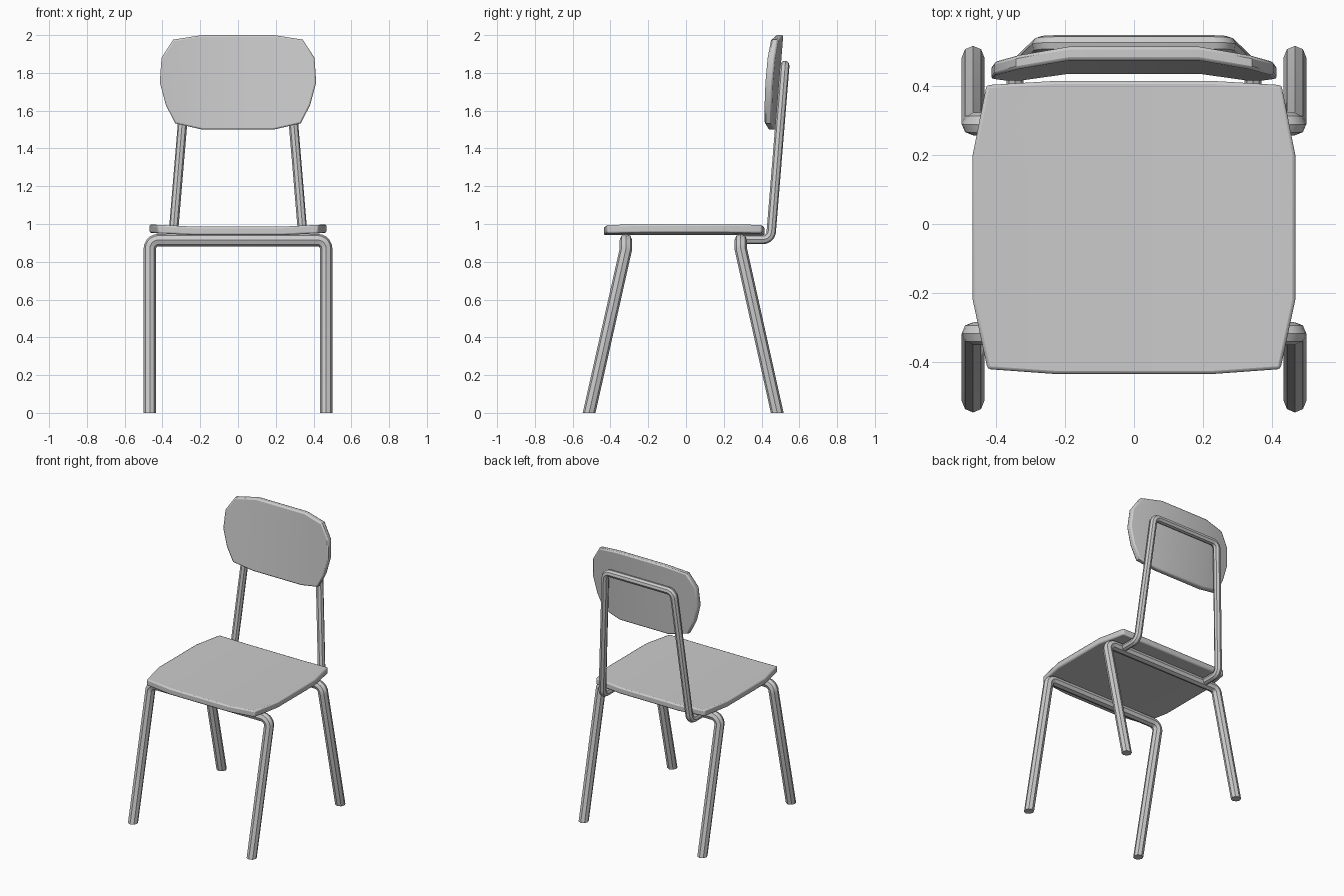
import bpy, bmesh
from math import sin, cos, pi, radians
from mathutils import Vector

cube = bpy.data.objects.get("Cube")
if cube:
    bpy.data.objects.remove(cube, do_unlink=True)


def select_only(obj):
    bpy.ops.object.select_all(action="DESELECT")
    obj.select_set(True)
    bpy.context.view_layer.objects.active = obj


def fillet(a, corner, b, radius, steps=5):
    """Points of a rounded bend between the directions to a and to b."""
    a, corner, b = Vector(a), Vector(corner), Vector(b)
    u, v = (a - corner).normalized(), (b - corner).normalized()
    angles = [pi / 2 * i / steps for i in range(steps + 1)]
    return [corner + radius * (u * (1 - sin(t)) + v * (1 - cos(t))) for t in angles]


def mirrored(points):
    """Continue a path on the other side of the x = 0 plane."""
    points = [Vector(p) for p in points]
    return points + [Vector((-p.x, p.y, p.z)) for p in reversed(points)]


def tube(name, points, radius):
    curve = bpy.data.curves.new(name, "CURVE")
    curve.dimensions = "3D"
    curve.bevel_depth = radius
    curve.bevel_resolution = 2
    curve.use_fill_caps = True
    spline = curve.splines.new("POLY")
    spline.points.add(len(points) - 1)
    for target, p in zip(spline.points, points):
        target.co = (*p, 1)
    obj = bpy.data.objects.new(name, curve)
    bpy.context.collection.objects.link(obj)
    select_only(obj)
    bpy.ops.object.convert(target="MESH")
    obj = bpy.context.object
    bm = bmesh.new()
    bm.from_mesh(obj.data)
    bmesh.ops.remove_doubles(bm, verts=bm.verts, dist=0.0001)
    bmesh.ops.recalc_face_normals(bm, faces=bm.faces)
    bm.to_mesh(obj.data)
    bm.free()
    bpy.ops.object.shade_smooth_by_angle(angle=radians(40))
    return obj


def panel(name, half_outline, place, fold_x, thickness):
    """Plywood sheet: outline split at the folds, bent by place, thickened."""
    outline = half_outline + [(-x, t) for x, t in reversed(half_outline)]
    bm = bmesh.new()
    bm.faces.new([bm.verts.new((x, t, 0)) for x, t in outline])
    for x in (-fold_x, fold_x):
        bmesh.ops.bisect_plane(bm, geom=bm.verts[:] + bm.edges[:] + bm.faces[:],
                               dist=0.001, plane_co=(x, 0, 0), plane_no=(1, 0, 0))
    for v in bm.verts:
        v.co = place(v.co.x, v.co.y)
    sheet = bmesh.ops.extrude_face_region(bm, geom=bm.faces[:], use_keep_orig=True)
    moved = [g for g in sheet["geom"] if isinstance(g, bmesh.types.BMVert)]
    bmesh.ops.translate(bm, verts=moved, vec=thickness)
    bmesh.ops.recalc_face_normals(bm, faces=bm.faces)
    mesh = bpy.data.meshes.new(name)
    bm.to_mesh(mesh)
    bm.free()
    obj = bpy.data.objects.new(name, mesh)
    bpy.context.collection.objects.link(obj)
    bevel = obj.modifiers.new("rounded_rim", "BEVEL")
    bevel.width = 0.009
    bevel.segments = 2
    bevel.limit_method = "ANGLE"
    bevel.angle_limit = radians(62)
    select_only(obj)
    bpy.ops.object.shade_smooth_by_angle(angle=radians(35))
    return obj


# Front and rear leg frames, each one bent tube
BAR_Z, LEG_X = 0.915, 0.467
for name, bar_y, foot_y in (("front_leg_frame", -0.318, -0.513),
                            ("rear_leg_frame", 0.29, 0.483)):
    foot = Vector((LEG_X, foot_y, 0))
    knee = Vector((LEG_X, bar_y, BAR_Z - 0.047))
    bend = fillet(knee, (LEG_X, bar_y, BAR_Z), (0, bar_y, BAR_Z), 0.047)
    frame = tube(name, mirrored([foot] + bend), 0.033)
    # Cut the feet level with the floor
    slope = (knee - foot) / knee.z
    for v in frame.data.vertices:
        if v.co.z < 0.1:
            v.co -= slope * v.co.z

# Backrest support, one tube running from the rear bar up and across
start, elbow, top = (0.345, 0.29, 0.918), (0.345, 0.448, 0.918), (0.268, 0.523, 1.84)
support = [Vector(start)]
support += fillet(start, elbow, top, 0.04)
support += fillet(elbow, top, (0, 0.523, 1.84), 0.04)
tube("backrest_support", mirrored(support), 0.025)

# Seat, with its sides lifted slightly
panel("seat",
      [(0.23, -0.435), (0.425, -0.421), (0.468, -0.22),
       (0.468, 0.2), (0.428, 0.403), (0.23, 0.415)],
      lambda x, y: Vector((x, y, 0.986 + 0.05 * max(0, abs(x) - 0.23))),
      0.23, (0, 0, -0.045))

# Backrest, leaning back with its sides folded forward
panel("backrest",
      [(0.19, 1.5), (0.333, 1.533), (0.382, 1.63), (0.414, 1.75),
       (0.405, 1.88), (0.343, 1.976), (0.19, 2.0)],
      lambda x, z: Vector((x, 0.435 + 0.08 * (z - 1.5)
                           - 0.16 * max(0, abs(x) - 0.19), z)),
      0.19, (0, 0.04, 0))
